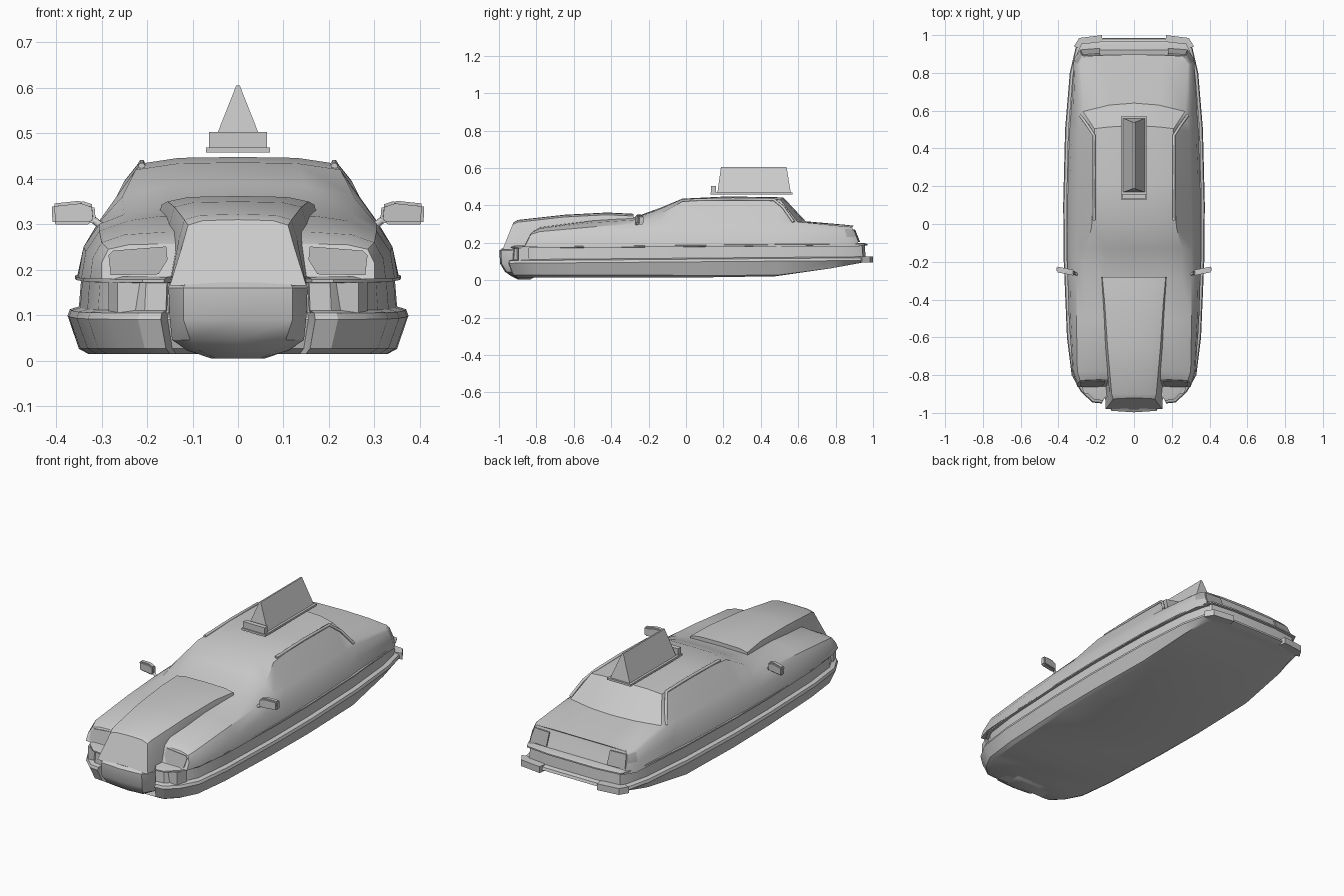
import bpy, bmesh, math
from mathutils import Vector

if "Cube" in bpy.data.objects:
    bpy.data.objects.remove(bpy.data.objects["Cube"], do_unlink=True)


def material(name, value):
    m = bpy.data.materials.new(name)
    m.use_nodes = True
    colour = (value, value, value, 1)
    m.diffuse_color = colour
    m.node_tree.nodes["Principled BSDF"].inputs["Base Color"].default_value = colour
    return m


body_grey = material("body grey", 0.6)
lamp_grey = material("lamp grey", 0.42)


def finish(name, bm, mats=(body_grey,), angle=30):
    bmesh.ops.recalc_face_normals(bm, faces=bm.faces)
    mesh = bpy.data.meshes.new(name)
    bm.to_mesh(mesh)
    bm.free()
    ob = bpy.data.objects.new(name, mesh)
    bpy.context.collection.objects.link(ob)
    for m in mats:
        mesh.materials.append(m)
    bpy.ops.object.select_all(action="DESELECT")
    ob.select_set(True)
    bpy.context.view_layer.objects.active = ob
    bpy.ops.object.shade_smooth_by_angle(angle=math.radians(angle))
    return ob


def loft(halves):
    """Skin half sections (both ends on x = 0), mirrored and capped."""
    bm = bmesh.new()
    rings = []
    for half in halves:
        full = list(half) + [(-x, y, z) for x, y, z in half[-2:0:-1]]
        rings.append([bm.verts.new(p) for p in full])
    n, m = len(rings[0]), len(halves[0])
    for a, b in zip(rings, rings[1:]):
        for i in range(n):
            j = (i + 1) % n
            bm.faces.new((a[i], a[j], b[j], b[i]))
    for r in (rings[0], rings[-1]):
        for i in range(m - 1):
            quad = [r[i], r[i + 1], r[n - i - 1], r[(n - i) % n]]
            bm.faces.new(list(dict.fromkeys(quad)))
    return bm


def prism(bm, base, top):
    """Solid between two matching polygons."""
    a, b = ([bm.verts.new(p) for p in poly] for poly in (base, top))
    bm.faces.new(a)
    bm.faces.new(b)
    for i in range(len(a)):
        j = (i + 1) % len(a)
        bm.faces.new((a[i], a[j], b[j], b[i]))


def box(name, lo, hi):
    bm = bmesh.new()
    corners = [(lo[0], lo[1]), (hi[0], lo[1]), (hi[0], hi[1]), (lo[0], hi[1])]
    prism(bm, [(x, y, lo[2]) for x, y in corners], [(x, y, hi[2]) for x, y in corners])
    return finish(name, bm)


def tube(name, path, radius):
    curve = bpy.data.curves.new(name, "CURVE")
    curve.dimensions = "3D"
    curve.bevel_depth = radius
    curve.bevel_resolution = 1
    curve.use_fill_caps = True
    spline = curve.splines.new("POLY")
    spline.points.add(len(path) - 1)
    for p, co in zip(spline.points, path):
        p.co = (*co, 1)
    ob = bpy.data.objects.new(name, curve)
    curve.materials.append(body_grey)
    bpy.context.collection.objects.link(ob)


# Hull: stacked plan outlines with a keel that rises at the tail
plan = [(0, -.88), (.155, -.89), (.17, -.95), (.22, -.945), (.28, -.89), (.33, -.8),
        (.355, -.6), (.372, -.2), (.375, .1), (.365, .5), (.34, .8), (.31, .93),
        (.29, .97), (.15, .985), (0, .985)]


def outline(inset, height):
    return [(x * (1 - inset / .375), y * (1 - inset), height(y)) for x, y in plan]


def keel(y):
    return .015 + max(0, y - .3) * .03 + max(0, y - .6) * .16


def rim(y):
    return .1 + .008 * y


hull = [outline(.045, keel),
        outline(.025, lambda y: keel(y) + .012 * (1 - max(0, y))),
        outline(0, lambda y: rim(y) - .002),
        outline(.005, lambda y: rim(y) + .012),
        outline(.025, lambda y: rim(y) + .018),
        outline(.03, lambda y: .18 + .008 * y)]
finish("hull", loft(hull))
finish("belt_strip", loft([outline(i, lambda y, h=h: h + .008 * y)
                           for i, h in ((.028, .178), (.016, .179), (.016, .186), (.035, .192))]))

# Upper body: cross-sections (y, lean, bow, half profile from belt to centre)
stations = [
    (-.86, .5, 0, (.30, .30, .215, .285, .245, .24, .255, .15, .257, .257)),
    (-.78, 0, 0, (.325, .32, .225, .30, .26, .25, .277, .16, .283, .283)),
    (-.5, 0, 0, (.345, .335, .24, .305, .285, .24, .308, .17, .318, .32)),
    (-.28, 0, 0, (.352, .34, .25, .305, .30, .25, .322, .16, .332, .335)),
    (-.13, 0, 0, (.354, .34, .25, .305, .305, .255, .36, .15, .385, .39)),
    (-.02, 0, 0, (.355, .34, .25, .305, .308, .225, .42, .13, .434, .436)),
    (.22, 0, 0, (.352, .34, .25, .30, .31, .21, .434, .13, .446, .448)),
    (.48, 0, .04, (.345, .33, .25, .295, .31, .21, .43, .13, .441, .443)),
    (.57, 0, .07, (.338, .322, .25, .293, .305, .27, .312, .13, .314, .315)),
    (.87, -.3, .02, (.318, .312, .23, .298, .275, .285, .288, .15, .295, .296)),
    (.92, -.4, .02, (.285, .283, .23, .275, .27, .262, .284, .15, .29, .291)),
]
sections = []
for y, lean, bow, p in stations:
    pts = [(0, .18), (p[0], .18), *zip(p[1:9:2], p[2:9:2]), (0, p[9])]
    sections.append([(x, y + lean * (z - .185) + bow * (1 - (x / .34) ** 2), z) for x, z in pts])
bm = loft(sections)
for f in bm.faces:
    c = f.calc_center_median()
    # Wrapped sides of the tail lamps
    if c.y > .86 and abs(c.x) > .26 and .22 < c.z < .275:
        f.material_index = 1
finish("upper_body", bm, (body_grey, lamp_grey))

# Raised bonnet with a sloping nose panel
bonnet = []
for y, lean, w, foot, top in ((-.98, .4, .11, .15, .31), (-.9, 0, .118, .15, .322),
                              (-.65, 0, .14, .158, .35), (-.42, 0, .155, .165, .362),
                              (-.28, 0, .168, .17, .355)):
    pts = [(0, .165), (foot, .165), (w + .012, top - .055), (w, top - .012),
           (w * .7, top - .002), (0, top)]
    bonnet.append([(x, y + lean * (z - .165), z) for x, z in pts])
finish("bonnet", loft(bonnet), angle=25)

# Chin: rounded lower nose
chin = []
for z, front, back, yf, yb in ((.005, .05, .06, -.90, -.84), (.022, .085, .11, -.935, -.8),
                               (.045, .105, .145, -.968, -.8), (.09, .12, .15, -.995, -.8),
                               (.16, .12, .153, -.997, -.8), (.172, .115, .15, -.98, -.8)):
    chin.append([(0, yf, z), (front, yf + .008, z), (back, yf + .07, z), (back, yb, z), (0, yb, z)])
finish("chin", loft(chin))

# Paired details
for side, s in (("left", 1), ("right", -1)):
    # Headlamp and tail lamp plates lying on the sloping ends
    for label, poly, at in (
            ("headlamp", ((.155, .222), (.175, .19), (.28, .188), (.285, .232), (.275, .242), (.158, .251)),
             lambda x, z: -.86 + .5 * (z - .185)),
            ("tail_lamp", ((.18, .205), (.283, .205), (.272, .272), (.18, .272)),
             lambda x, z: .92 - .4 * (z - .185) + .02 * (1 - (x / .34) ** 2))):
        bm = bmesh.new()
        prism(bm, *[[(s * x, at(x, z) + d, z) for x, z in poly] for d in (-.004, .004)])
        finish(side + "_" + label, bm, (lamp_grey,))

    # Lower grille block under the headlamp
    bm = bmesh.new()
    block = ((.152, -.915), (.265, -.895), (.285, -.84), (.152, -.84))
    prism(bm, *[[(s * x, y, z) for x, y in block] for z in (.105, .172)])
    finish(side + "_grille_block", bm)

    # Rear bumper pad
    bm = bmesh.new()
    pad = ((.165, .96), (.17, 1), (.29, .985), (.318, .94), (.29, .93))
    prism(bm, *[[(s * x, y, z) for x, y in pad] for z in (.094, .128)])
    finish(side + "_rear_bumper_pad", bm)

    # Roof rail running down the rear pillar
    tube(side + "_roof_rail", [(s * x, y, z) for x, y, z in (
        (.212, .02, .428), (.212, .25, .434), (.212, .47, .431),
        (.245, .52, .39), (.284, .575, .312))], .008)

    # Door mirror and its arm
    bm = bmesh.new()
    face = ((.325, .299), (.408, .299), (.41, .345), (.345, .352), (.316, .342), (.313, .308))
    prism(bm, *[[(s * x, y + .2 * (x - .36), z) for x, z in face] for y in (-.265, -.235)])
    bmesh.ops.recalc_face_normals(bm, faces=bm.faces)
    bmesh.ops.bevel(bm, geom=bm.edges[:], offset=.006, segments=2, affect="EDGES")
    finish(side + "_mirror", bm, angle=40)
    tube(side + "_mirror_arm", [(s * .295, -.27, .292), (s * .325, -.255, .315)], .008)

# Roof sign: tray, front block and wedge
box("sign_tray", (-.07, .13, .458), (.07, .57, .469))
box("sign_front_block", (-.064, .135, .46), (.064, .16, .503))
bm = bmesh.new()
prism(bm, [(-.058, .168, .468), (.058, .168, .468), (.058, .56, .468), (-.058, .56, .468)],
      [(-.004, .187, .605), (.004, .187, .605), (.004, .538, .605), (-.004, .538, .605)])
finish("sign_wedge", bm)
